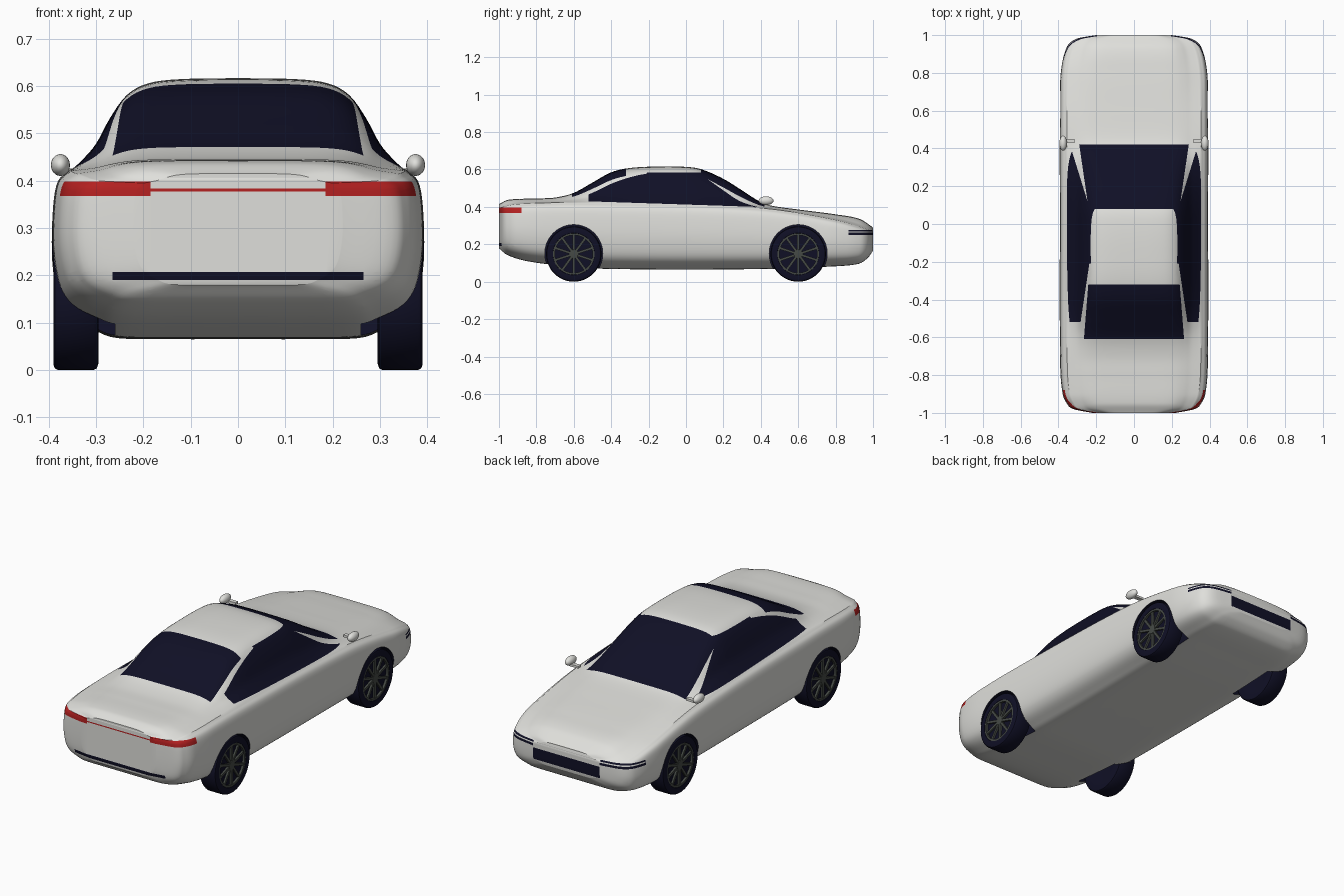
import bpy, bmesh, math
from mathutils import Matrix, Vector

if "Cube" in bpy.data.objects:
    bpy.data.objects.remove(bpy.data.objects["Cube"])


def material(name, rgb, rough=0.5):
    m = bpy.data.materials.new(name)
    m.use_nodes = True
    m.diffuse_color = (*rgb, 1)
    node = m.node_tree.nodes["Principled BSDF"]
    node.inputs["Base Color"].default_value = (*rgb, 1)
    node.inputs["Roughness"].default_value = rough
    return m


paint = material("pale grey paint", (0.74, 0.74, 0.71))
dark = material("navy black", (0.005, 0.005, 0.019))
red = material("lamp red", (0.46, 0.015, 0.015))
metal = material("dark wheel metal", (0.06, 0.068, 0.06))


def finish(bm, name, mats, smooth=True):
    bmesh.ops.recalc_face_normals(bm, faces=bm.faces[:])
    me = bpy.data.meshes.new(name)
    bm.to_mesh(me)
    bm.free()
    for m in mats:
        me.materials.append(m)
    ob = bpy.data.objects.new(name, me)
    bpy.context.collection.objects.link(ob)
    if smooth:
        shade(ob)
    return ob


def shade(ob):
    bpy.ops.object.select_all(action="DESELECT")
    ob.select_set(True)
    bpy.context.view_layer.objects.active = ob
    bpy.ops.object.shade_smooth_by_angle(angle=math.radians(35))


def spline(keys, t):
    """Cubic curve through (position, value) keys."""
    n = len(keys)

    def slope(i):
        a, b = keys[max(i - 1, 0)], keys[min(i + 1, n - 1)]
        return (b[1] - a[1]) / (b[0] - a[0])
    i = 0
    while i < n - 2 and t > keys[i + 1][0]:
        i += 1
    (t0, a), (t1, b) = keys[i], keys[i + 1]
    d = t1 - t0
    s = (t - t0) / d
    return ((2*s**3 - 3*s*s + 1) * a + (s**3 - 2*s*s + s) * d * slope(i)
            + (3*s*s - 2*s**3) * b + (s**3 - s*s) * d * slope(i + 1))


# Body curves along the length: half width, underside, shoulder, top
WIDTH = [(-1, .22), (-.98, .32), (-.95, .355), (-.9, .377), (-.75, .39), (0, .392),
         (.75, .39), (.85, .38), (.92, .362), (.96, .338), (.985, .29), (1, .2)]
UNDER = [(-1, .18), (-.96, .145), (-.85, .11), (-.65, .085), (-.4, .068),
         (.45, .068), (.75, .08), (.92, .095), (.97, .125), (1, .165)]
SHOULDER = [(-1, .395), (-.9, .415), (-.5, .423), (.38, .395), (.8, .33), (1, .27)]
TOP = [(-1, .415), (-.95, .438), (-.8, .445), (-.7, .45), (-.6, .475), (-.5, .53),
       (-.4, .585), (-.3, .608), (-.15, .616), (0, .614), (.08, .602), (.2, .55),
       (.3, .488), (.4, .425), (.46, .406), (.6, .386), (.8, .36), (.93, .335), (1, .29)]
# Cross-section: x, then level (0 underside, 1 shoulder, 2 top)
SECTION = [(0, 0), (.13, 0), (.25, .005), (.3, .05), (.35, .13), (.378, .26), (.392, .5),
           (.39, .78), (.38, .93), (.355, 1), (.33, 1.12), (.3, 1.3), (.27, 1.58),
           (.235, 1.82), (.19, 1.945), (.12, 1.99), (0, 2)]
XS = [(i, p[0]) for i, p in enumerate(SECTION)]
LEVELS = [(i, p[1]) for i, p in enumerate(SECTION)]
STEPS = 4
HALF = (len(SECTION) - 1) * STEPS
RING, STATIONS = 2 * HALF, 120

bm = bmesh.new()
half = [(spline(XS, i / STEPS), spline(LEVELS, i / STEPS)) for i in range(HALF + 1)]
half[0], half[-1] = (0, 0), (0, 2)
outline = half + [(-x, v) for x, v in half[-2:0:-1]]
rings = []
for k in range(STATIONS + 1):
    y = math.sin(math.pi / 2 * (2 * k / STATIONS - 1))
    w, lo = spline(WIDTH, y) / .392, spline(UNDER, y)
    sh, top = spline(SHOULDER, y), spline(TOP, y)
    rings.append([bm.verts.new((x * w, y, lo + (sh - lo) * min(v, 1)
                                + (top - sh) * max(v - 1, 0))) for x, v in outline])
for r0, r1 in zip(rings, rings[1:]):
    for i in range(RING):
        j = (i + 1) % RING
        bm.faces.new((r0[i], r0[j], r1[j], r1[i]))
for r in (rings[0], rings[-1]):
    bm.faces.new((r[0], r[1], r[-1]))
    for i in range(1, HALF - 1):
        bm.faces.new((r[i], r[i + 1], r[RING - i - 1], r[RING - i]))
    bm.faces.new((r[HALF - 1], r[HALF], r[HALF + 1]))


def cut(co, no, y0, y1, z0=0.0):
    faces = [f for f in bm.faces if y0 < f.calc_center_median().y < y1
             and f.calc_center_median().z > z0]
    geom = set(faces)
    for f in faces:
        geom.update(f.verts, f.edges)
    bmesh.ops.bisect_plane(bm, geom=list(geom), dist=1e-5, plane_co=co, plane_no=no)


# Clean edges for windows, lamps and grille
BELT = .033
for y in (-.61, -.52, -.32, .08, .42):
    cut((0, y, 0), (0, 1, 0), y - .05, y + .05, .38)
for y in (-.88, .87):
    cut((0, y, 0), (0, 1, 0), y - .05, y + .05)
cut((0, -.53, .43), (0, BELT, 1), -.56, .45, .36)
cut((0, 0, .585), (0, 0, 1), -.4, .15, .5)
for s in (1, -1):
    for x, y, slope, y0, y1 in ((.24, .08, .147, .08, .42), (.24, .1, .31, .08, .42),
                                (.242, -.32, -.08, -.61, -.32), (.235, -.2, -.15, -.53, -.2)):
        cut((s * x, y, 0), (s, -slope, 0), y0, y1, .4)
    cut((s * .185, 0, 0), (1, 0, 0), -1.1, -.9)
    cut((s * .265, 0, 0), (1, 0, 0), -1.1, -.9)
    cut((s * .195, 0, 0), (1, 0, 0), .9, 1.1)
for z in (.19, .207, .368, .377, .383, .398):
    cut((0, 0, z), (0, 0, 1), -1.1, -.88)
for z in (.18, .24, .25, .262, .268, .276):
    cut((0, 0, z), (0, 0, 1), .87, 1.1)


def colour(c):
    a, y, z = abs(c.x), c.y, c.z
    if y < -.88:
        if a > .185 and .368 < z < .398 or a < .185 and .377 < z < .383:
            return 2
        return int(a < .265 and .19 < z < .207)
    if y > .87:
        lamp = a > .195 and (.25 < z < .262 or .268 < z < .276)
        return int(lamp or a < .195 and .18 < z < .24)
    if z < .38:
        return 0
    windscreen = .08 < y < .42 and a < .24 + .147 * (y - .08)
    rear = -.61 < y < -.32 and a < .242 - .08 * (y + .32)
    inner = .2 + max(0, .04 + .31 * (y - .1) if y > .1 else 0,
                     .035 - .15 * (y + .2) if y < -.2 else 0)
    side = -.52 < y < .42 and a > inner and .43 - BELT * (y + .53) < z < .585
    return int(windscreen or rear or side)


for f in bm.faces:
    f.material_index = colour(f.calc_center_median())
body = finish(bm, "car_body", (paint, dark, red), smooth=False)

# Wheel arches
AXLES, HUB_Z = (-.6, .6), .148
bm = bmesh.new()
for s in (1, -1):
    for y in AXLES:
        bmesh.ops.create_cone(bm, cap_ends=True, segments=64, radius1=.155, radius2=.155, depth=.2,
                              matrix=Matrix.Translation((s * .36, y, HUB_Z + .002))
                              @ Matrix.Rotation(math.pi / 2, 4, "Y"))
for f in bm.faces:
    f.material_index = 1
cutter = finish(bm, "arch_cutter", (paint, dark, red), smooth=False)
cutter.hide_render = True
mod = body.modifiers.new("arches", "BOOLEAN")
mod.operation, mod.object, mod.solver = "DIFFERENCE", cutter, "EXACT"
bpy.context.view_layer.objects.active = body
bpy.ops.object.modifier_apply(modifier=mod.name)
bpy.data.objects.remove(cutter)
shade(body)


def lathe(bm, profile, s, y, seg=48):
    loops = []
    for k in range(seg):
        a = 2 * math.pi * k / seg
        loops.append([bm.verts.new((s * x, y + r * math.cos(a), HUB_Z + r * math.sin(a)))
                      for x, r in profile])
    for p, q in zip(loops, loops[1:] + loops[:1]):
        for i in range(len(profile) - 1):
            bm.faces.new((p[i], q[i], q[i + 1], p[i + 1]))
    bmesh.ops.remove_doubles(bm, verts=bm.verts[:], dist=1e-5)


TYRE = [(.3, 0), (.297, .1), (.295, .135), (.298, .144), (.305, .148), (.38, .148),
        (.387, .144), (.39, .136), (.389, .112), (.376, .108), (.373, 0)]
RIM = [(.374, .111), (.388, .111), (.388, .101), (.374, .101)]
CAP = [(.372, .026), (.386, .023), (.388, 0)]
for s, side in ((1, "left"), (-1, "right")):
    for y, end in zip(AXLES, ("rear", "front")):
        bm = bmesh.new()
        lathe(bm, TYRE, s, y)
        finish(bm, f"{end}_{side}_tyre", (dark,))
        bm = bmesh.new()
        lathe(bm, RIM, s, y)
        lathe(bm, CAP, s, y)
        for k in range(10):
            spoke = (Matrix.Translation((s * .379, y, HUB_Z))
                     @ Matrix.Rotation(math.pi * k / 5, 4, "X")
                     @ Matrix.Translation((0, 0, .062))
                     @ Matrix.Diagonal((.012, .013, .086, 1)))
            bmesh.ops.create_cube(bm, size=1, matrix=spoke)
        finish(bm, f"{end}_{side}_rim", (metal,))

    # Door mirror on a thin arm
    bm = bmesh.new()
    bmesh.ops.create_uvsphere(bm, u_segments=24, v_segments=16, radius=1,
                              matrix=Matrix.Translation((s * .375, .428, .433))
                              @ Matrix.Diagonal((.02, .04, .023, 1)))
    bmesh.ops.create_cube(bm, size=1, matrix=Matrix.Translation((s * .343, .44, .42))
                          @ Matrix.Diagonal((.055, .022, .012, 1)))
    finish(bm, f"{side}_mirror", (paint,))
